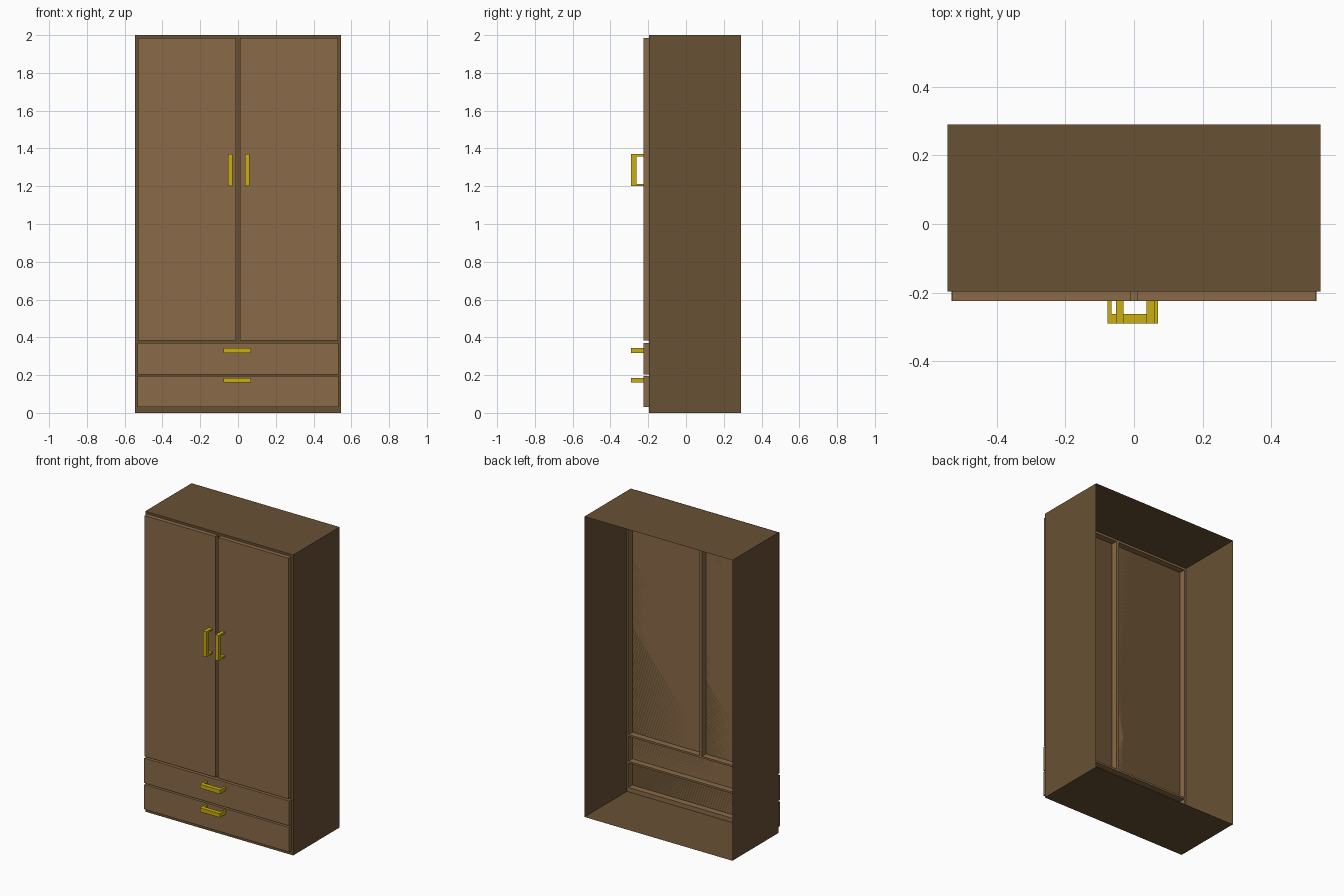
import bpy
import bmesh
from mathutils import Vector

if "Cube" in bpy.data.objects:
    bpy.data.objects.remove(bpy.data.objects["Cube"], do_unlink=True)


def make_material(name, color):
    mat = bpy.data.materials.new(name)
    mat.use_nodes = True
    mat.diffuse_color = (*color, 1)
    mat.node_tree.nodes["Principled BSDF"].inputs["Base Color"].default_value = (*color, 1)
    return mat


dark_wood = make_material("dark wood", (0.138, 0.082, 0.034))
light_wood = make_material("light wood", (0.255, 0.147, 0.065))
brass = make_material("brass yellow", (0.6, 0.42, 0.005))


def add_boxes(name, boxes, mat, open_back=False):
    """One object made of boxes given as x, y and z ranges."""
    bm = bmesh.new()
    for ranges in boxes:
        verts = bmesh.ops.create_cube(bm, size=1)["verts"]
        for v in verts:
            v.co = Vector([lo + (c + 0.5) * (hi - lo) for c, (lo, hi) in zip(v.co, ranges)])
    if open_back:
        bm.normal_update()
        back = [f for f in bm.faces if f.normal.y > 0.9]
        bmesh.ops.delete(bm, geom=back, context='FACES_ONLY')
    mesh = bpy.data.meshes.new(name)
    bm.to_mesh(mesh)
    bm.free()
    mesh.materials.append(mat)
    obj = bpy.data.objects.new(name, mesh)
    bpy.context.collection.objects.link(obj)
    return obj


W, BACK, FRONT, FACE, GRIP = 0.545, 0.29, -0.197, -0.225, -0.29
TOP, INNER = 2.0, FRONT + 0.042

# Carcass: thin shell, open at the back
add_boxes("carcass", [((-W, W), (FRONT, BACK), (0, TOP))], dark_wood, open_back=True)

# Front frame rails standing inside the carcass
rail_y = (FRONT + 0.001, INNER)
edge = W - 0.001
rails = [((-edge, edge), rail_y, z) for z in
         ((0.001, 0.03), (0.193, 0.205), (0.37, 0.382), (1.985, 1.999))]
stiles = [((s * 0.538 - 0.006, s * 0.538 + 0.006), rail_y, (0.03, 1.985)) for s in (-1, 1)]
divider = ((-0.01, 0.01), rail_y, (0.382, 1.985))
add_boxes("inner_frame", rails + stiles + [divider], light_wood)

# Doors and drawer fronts
slab_y = (FACE, FRONT)
add_boxes("right_door", [((-0.53, -0.01), slab_y, (0.382, 1.985))], light_wood)
add_boxes("left_door", [((0.01, 0.53), slab_y, (0.382, 1.985))], light_wood)
add_boxes("lower_drawer", [((-0.533, 0.533), slab_y, (0.03, 0.194))], light_wood)
add_boxes("upper_drawer", [((-0.533, 0.533), slab_y, (0.204, 0.37))], light_wood)

# Handles: a grip bar on two thin posts
post_y = (-0.262, FACE)
grip_y = (GRIP, -0.262)
for name, x in (("right_door_handle", (-0.053, -0.03)), ("left_door_handle", (0.037, 0.06))):
    add_boxes(name, [(x, grip_y, (1.2, 1.37)),
                     (x, post_y, (1.2, 1.212)),
                     (x, post_y, (1.358, 1.37))], brass)
for name, z in (("lower_drawer_handle", (0.16, 0.186)), ("upper_drawer_handle", (0.317, 0.343))):
    add_boxes(name, [((-0.078, 0.07), grip_y, z),
                     ((-0.078, -0.066), post_y, z),
                     ((0.058, 0.07), post_y, z)], brass)
